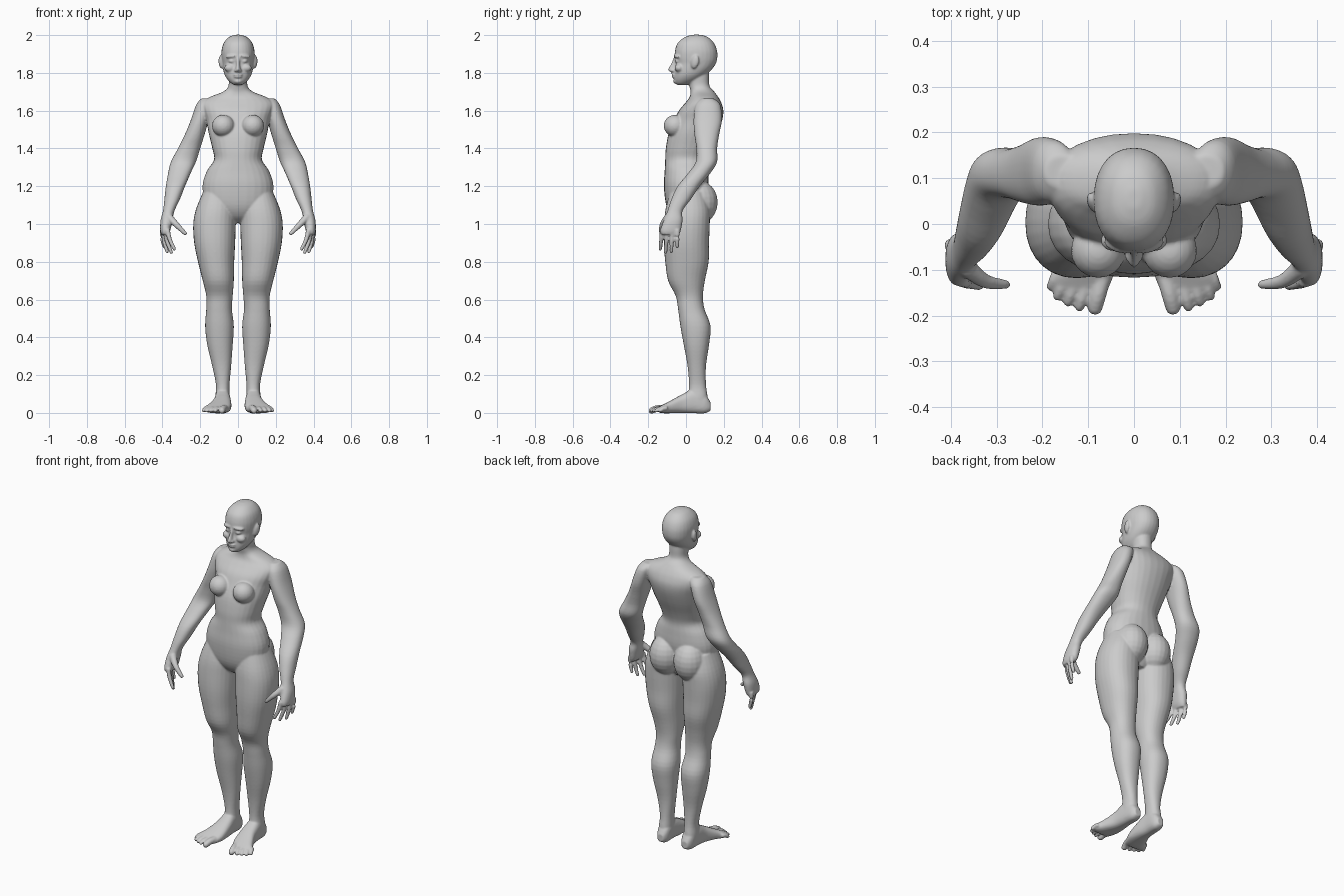
import bpy, bmesh
from math import cos, sin, pi, copysign
from mathutils import Vector, Matrix, Euler

bm = bmesh.new()


def spline(keys, steps=4):
    """Catmull-Rom through tuples of numbers."""
    out = []
    for i in range(len(keys) - 1):
        a, b, c, d = (keys[min(max(i + k, 0), len(keys) - 1)] for k in (-1, 0, 1, 2))
        for s in range(steps):
            t = s / steps
            out.append([0.5 * (2 * q + (r - p) * t + (2 * p - 5 * q + 4 * r - u) * t * t
                               + (3 * q - p - 3 * r + u) * t ** 3)
                        for p, q, r, u in zip(a, b, c, d)])
    return out + [list(keys[-1])]


def skin(rings):
    """Bridge equal rings of points and cap both ends."""
    loops = [[bm.verts.new(p) for p in ring] for ring in rings]
    n = len(loops[0])
    for lo, hi in zip(loops, loops[1:]):
        for i in range(n):
            j = (i + 1) % n
            bm.faces.new((lo[i], lo[j], hi[j], hi[i]))
    bm.faces.new(loops[0][::-1])
    bm.faces.new(loops[-1])


def loft(keys, axis='Z', power=2.2, n=28):
    """Superellipse slices: (position, a0, a1, b0, b1); a is x, b is y (or z along Y)."""
    rings = []
    for t, a0, a1, b0, b1 in spline(keys):
        ring = []
        for i in range(n):
            c, s = cos(2 * pi * i / n), sin(2 * pi * i / n)
            a = (a0 + a1) / 2 + (a1 - a0) / 2 * copysign(abs(c) ** (2 / power), c)
            b = (b0 + b1) / 2 + (b1 - b0) / 2 * copysign(abs(s) ** (2 / power), s)
            ring.append((a, b, t) if axis == 'Z' else (a, t, b))
        rings.append(ring)
    skin(rings)


def centred(keys, **kw):
    loft([(z, -w, w, f, b) for z, w, f, b in keys], **kw)


def ball(pos, size, rot=(0, 0, 0)):
    m = Matrix.LocRotScale(Vector(pos), Euler(rot), Vector(size))
    bmesh.ops.create_uvsphere(bm, u_segments=20, v_segments=12, radius=1, matrix=m)


def digit(points, r0, r1):
    """Tapered finger or toe with a round tip."""
    pts = [Vector(p) for p in spline(points)]
    rings = []
    for i, p in enumerate(pts):
        d = (pts[min(i + 1, len(pts) - 1)] - pts[max(i - 1, 0)]).normalized()
        q = d.to_track_quat('Z', 'Y')
        r = r0 + (r1 - r0) * i / (len(pts) - 1)
        rings.append([p + q @ Vector((r * cos(k * pi / 5), r * sin(k * pi / 5), 0)) for k in range(10)])
    skin(rings)
    ball(pts[-1], (r1, r1, r1))


# leg
loft([(1.17, .03, .185, -.085, .10), (1.08, .012, .222, -.108, .125), (1.0, .012, .237, -.116, .126),
      (.9, .015, .232, -.118, .122), (.8, .02, .212, -.11, .12), (.7, .022, .187, -.095, .10),
      (.62, .028, .168, -.055, .09), (.55, .032, .168, -.042, .098), (.46, .022, .174, -.03, .13),
      (.36, .028, .163, -.012, .122), (.25, .036, .137, .008, .106), (.15, .045, .117, .016, .106),
      (.08, .045, .12, .01, .115), (.02, .05, .115, .01, .115)])
# foot
loft([(.13, .06, .10, .012, .055), (.10, .045, .115, -.002, .10), (.04, .042, .122, -.002, .125),
      (-.02, .036, .13, -.002, .098), (-.08, .036, .155, -.002, .066), (-.12, .047, .178, -.002, .045),
      (-.145, .058, .168, .002, .032)], axis='Y', power=2.6)
for x, y, dx, length, r in [(.07, -.12, .015, .062, .020), (.103, -.125, .016, .056, .013),
                            (.127, -.12, .017, .05, .013), (.149, -.112, .018, .046, .0125),
                            (.166, -.1, .015, .036, .0125)]:
    digit([(x, y, .024), (x + dx * .6, y - length * .6, .022), (x + dx, y - length, .012)], r, r * .85)
# buttock and breast
ball((.08, .068, 1.115), (.092, .1, .115))
ball((.078, -.058, 1.52), (.06, .06, .058))
# arm
loft([(1.664, .12, .195, .08, .15), (1.63, .13, .222, .05, .182), (1.55, .155, .25, .04, .19),
      (1.47, .178, .283, .045, .175), (1.40, .20, .318, .055, .165), (1.33, .222, .355, .052, .165),
      (1.27, .25, .37, .012, .13), (1.20, .28, .382, -.045, .073), (1.13, .308, .39, -.078, .025),
      (1.07, .336, .397, -.098, -.018), (1.02, .347, .41, -.118, -.018), (.97, .357, .412, -.135, -.026),
      (.945, .37, .407, -.13, -.035)])
# fingers and thumb
for base, tip in [((.374, -.125, .97), (.337, -.136, .868)), ((.385, -.1, .965), (.353, -.108, .85)),
                  ((.394, -.072, .965), (.375, -.078, .853)), ((.4, -.046, .97), (.391, -.046, .88))]:
    mid = Vector(base).lerp(Vector(tip), .5) + Vector((.006, 0, 0))
    digit([base, tuple(mid), tip], .0145, .0095)
digit([(.365, -.095, 1.035), (.325, -.125, .995), (.28, -.132, .95)], .022, .0105)
# ear, brow, cheek, eye and nostril
ball((.089, .047, 1.858), (.013, .022, .036), (-.25, 0, -.35))
ball((.034, -.047, 1.888), (.034, .016, .010), (0, .1, .3))
ball((.043, -.036, 1.826), (.03, .024, .022))
ball((.034, -.045, 1.862), (.017, .014, .010), (0, 0, .3))
ball((.012, -.07, 1.812), (.009, .012, .008))

# mirror all of the paired parts
copy = bmesh.ops.duplicate(bm, geom=bm.verts[:] + bm.edges[:] + bm.faces[:])['geom']
bmesh.ops.scale(bm, vec=(-1, 1, 1), verts=[g for g in copy if isinstance(g, bmesh.types.BMVert)])

# torso and neck
centred([(1.005, .05, -.03, .07), (1.04, .12, -.075, .09), (1.10, .17, -.105, .10),
         (1.20, .188, -.117, .118), (1.28, .165, -.113, .117), (1.34, .127, -.11, .115),
         (1.40, .136, -.107, .133), (1.48, .155, -.092, .168), (1.55, .168, -.062, .192),
         (1.60, .185, -.038, .198), (1.64, .19, -.005, .188), (1.67, .155, .018, .172),
         (1.70, .08, .024, .15), (1.73, .051, .018, .125), (1.78, .05, .008, .122),
         (1.83, .05, .01, .12)])
# head
centred([(2.002, .015, .035, .075), (1.99, .047, -.005, .115), (1.96, .075, -.043, .147),
         (1.92, .087, -.058, .164), (1.88, .087, -.06, .166), (1.85, .083, -.056, .158),
         (1.82, .079, -.06, .138), (1.79, .071, -.062, .105), (1.765, .056, -.062, .07),
         (1.745, .036, -.056, .03), (1.736, .02, -.045, .005)])
# nose, lips and chin
centred([(1.802, .008, -.078, -.04), (1.812, .014, -.094, -.04), (1.825, .012, -.093, -.04),
         (1.85, .009, -.078, -.04), (1.885, .010, -.063, -.04)])
ball((0, -.06, 1.791), (.026, .017, .007))
ball((0, -.06, 1.779), (.023, .016, .007))
ball((0, -.05, 1.756), (.024, .018, .014))

# one fused, smoothed skin
mesh = bpy.data.meshes.new("body")
bmesh.ops.recalc_face_normals(bm, faces=bm.faces[:])
bm.to_mesh(mesh)
bm.free()
body = bpy.data.objects.new("body", mesh)
bpy.context.collection.objects.link(body)
fuse = body.modifiers.new("fuse", 'REMESH')
fuse.mode = 'VOXEL'
fuse.voxel_size = 0.005
fuse.use_smooth_shade = True
relax = body.modifiers.new("relax", 'SMOOTH')
relax.factor = 0.5
relax.iterations = 6
